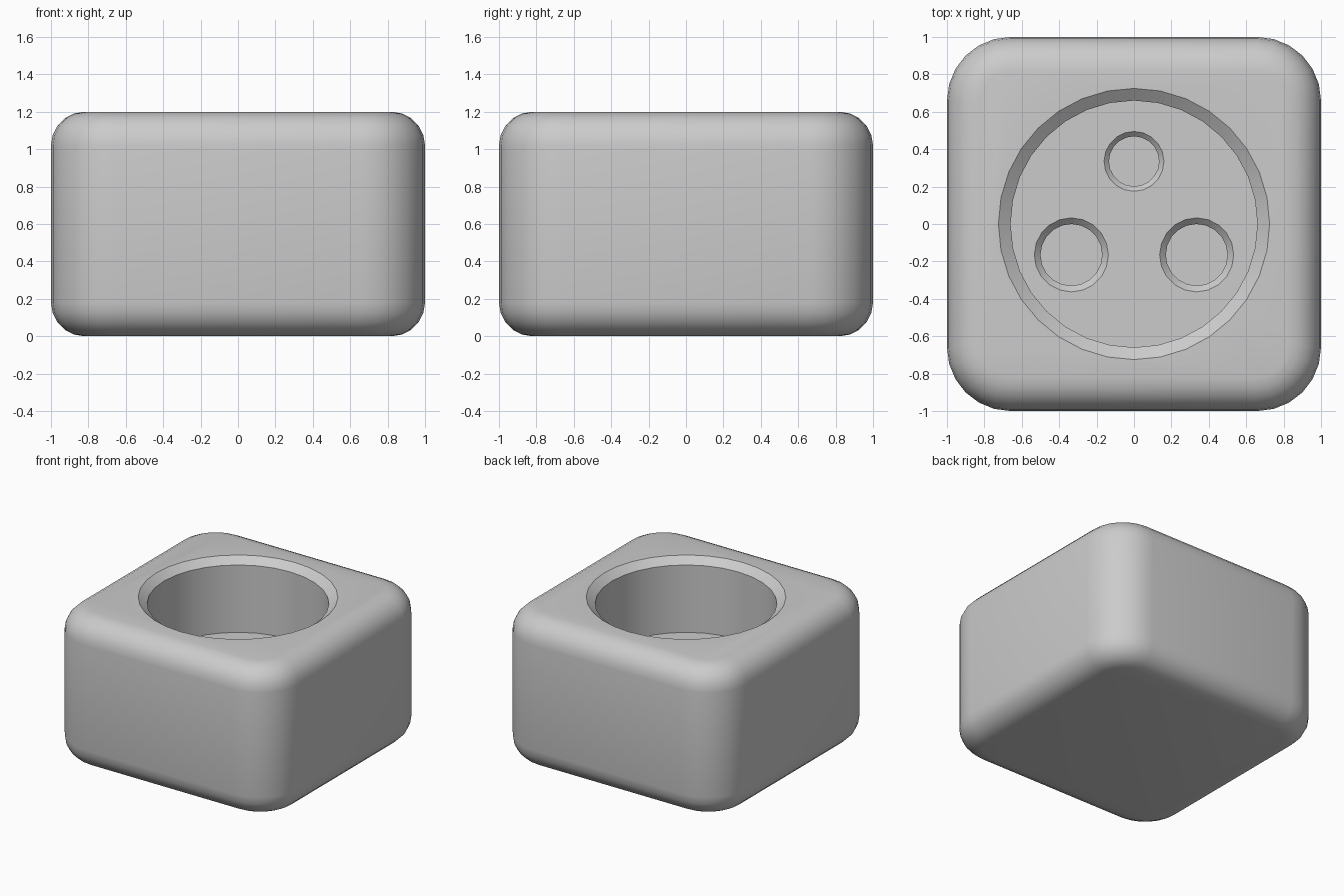
import bpy, bmesh
from math import cos, sin, tau

if "Cube" in bpy.data.objects:
    bpy.data.objects.remove(bpy.data.objects["Cube"])


def make_object(name, bm):
    bmesh.ops.recalc_face_normals(bm, faces=bm.faces[:])
    mesh = bpy.data.meshes.new(name)
    bm.to_mesh(mesh)
    bm.free()
    obj = bpy.data.objects.new(name, mesh)
    bpy.context.collection.objects.link(obj)
    return obj


def turned_cutter(name, profile, x, y, segments):
    """Closed solid of revolution from (radius, z) pairs, bottom to top."""
    bm = bmesh.new()
    rings = [[bm.verts.new((x + r * sin(tau * i / segments),
                            y + r * cos(tau * i / segments), z))
              for i in range(segments)] for r, z in profile]
    for low, high in zip(rings, rings[1:]):
        for i in range(segments):
            j = (i + 1) % segments
            bm.faces.new((low[i], low[j], high[j], high[i]))
    bm.faces.new(rings[0])
    bm.faces.new(rings[-1])
    obj = make_object(name, bm)
    obj.hide_render = True
    return obj


def cut(target, cutter):
    mod = target.modifiers.new("cut", 'BOOLEAN')
    mod.operation = 'DIFFERENCE'
    mod.solver = 'EXACT'
    mod.object = cutter
    bpy.context.view_layer.objects.active = target
    bpy.ops.object.modifier_apply(modifier=mod.name)
    bpy.data.objects.remove(cutter, do_unlink=True)


HEIGHT, FLOOR = 1.2, 0.61

# Block: large vertical corner rounding, then smaller top and bottom rounding
bm = bmesh.new()
bmesh.ops.create_cube(bm, size=1)
for v in bm.verts:
    v.co = (v.co.x * 2, v.co.y * 2, (v.co.z + 0.5) * HEIGHT)
upright = [e for e in bm.edges if abs(e.verts[0].co.z - e.verts[1].co.z) > 0.1]
bmesh.ops.bevel(bm, geom=upright, offset=0.34, segments=6, profile=0.5, affect='EDGES')
rims = [e for e in bm.edges if abs(e.verts[0].co.z - e.verts[1].co.z) < 0.001]
bmesh.ops.bevel(bm, geom=rims, offset=0.18, segments=5, profile=0.5, affect='EDGES')
block = make_object("socket_block", bm)

# Round recess with chamfered mouth
cut(block, turned_cutter("recess_cutter",
    [(0.66, FLOOR), (0.66, HEIGHT - 0.05), (0.725, HEIGHT), (0.725, HEIGHT + 0.2)],
    0, 0, 32))

# Three blind pin holes with chamfered mouths
for x, y, r, bevel in ((0, 0.335, 0.16, 0.026),
                       (-0.335, -0.165, 0.198, 0.033),
                       (0.335, -0.165, 0.198, 0.033)):
    cut(block, turned_cutter("pin_hole_cutter",
        [(r - bevel, FLOOR - 0.35), (r - bevel, FLOOR - bevel), (r, FLOOR), (r, FLOOR + 0.2)],
        x, y, 20))

# Smooth shading with sharp recess edges
block.select_set(True)
bpy.context.view_layer.objects.active = block
bpy.ops.object.shade_smooth_by_angle(angle=0.55)
